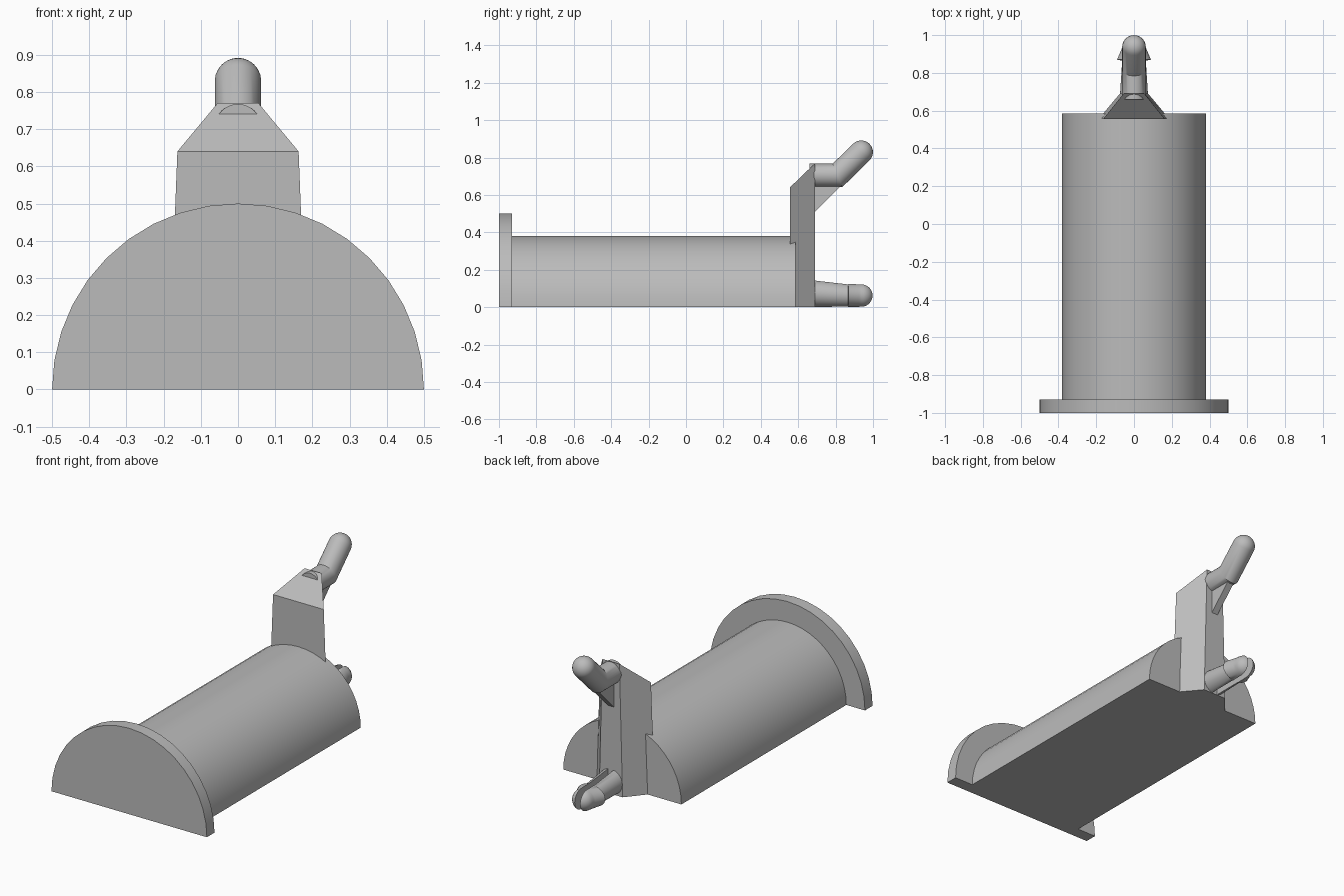
import bpy, bmesh, math

if "Cube" in bpy.data.objects:
    bpy.data.objects.remove(bpy.data.objects["Cube"], do_unlink=True)

grey = bpy.data.materials.new("plain grey")
grey.use_nodes = True
colour = (0.5, 0.5, 0.5, 1)
grey.diffuse_color = colour
grey.node_tree.nodes["Principled BSDF"].inputs["Base Color"].default_value = colour


def finish(name, bm, smooth=True):
    bmesh.ops.recalc_face_normals(bm, faces=bm.faces[:])
    mesh = bpy.data.meshes.new(name)
    bm.to_mesh(mesh)
    bm.free()
    mesh.materials.append(grey)
    obj = bpy.data.objects.new(name, mesh)
    bpy.context.collection.objects.link(obj)
    if smooth:
        bpy.ops.object.select_all(action='DESELECT')
        obj.select_set(True)
        bpy.context.view_layer.objects.active = obj
        bpy.ops.object.shade_smooth_by_angle(angle=math.radians(30))
    return obj


def skin(bm, rings):
    """Join equal rings of points into a closed solid."""
    loops = [[bm.verts.new(p) for p in ring] for ring in rings]
    n = len(loops[0])
    for a, b in zip(loops, loops[1:]):
        for i in range(n):
            j = (i + 1) % n
            bm.faces.new((a[i], a[j], b[j], b[i]))
    bm.faces.new(loops[0])
    bm.faces.new(loops[-1])


def ellipse(y, z, rx, rz, tilt=0, n=32):
    """Ring across the y axis, leaning back by tilt."""
    ring = []
    for i in range(n):
        a = 2 * math.pi * i / n
        up = rz * math.sin(a)
        ring.append((rx * math.cos(a), y - up * math.sin(tilt), z + up * math.cos(tilt)))
    return ring


def dome(y, z, r, tilt=0, steps=8):
    """Rings of a rounded tip."""
    rings = []
    for k in range(steps):
        a = math.pi / 2 * k / steps
        d = r * math.sin(a)
        s = r * math.cos(a)
        rings.append(ellipse(y + d * math.cos(tilt), z + d * math.sin(tilt), s, s, tilt))
    d = r * 0.998
    rings.append(ellipse(y + d * math.cos(tilt), z + d * math.sin(tilt), r * 0.05, r * 0.05, tilt))
    return rings


def half_disc(name, r, y0, y1, segments):
    arc = [math.pi * i / segments for i in range(segments + 1)]
    bm = bmesh.new()
    skin(bm, [[(r * math.cos(a), y, r * math.sin(a)) for a in arc] for y in (y0, y1)])
    return finish(name, bm)


# Holder bar and its end flange
half_disc("end_flange", 0.5, -1, -0.93, 20)
half_disc("holder_bar", 0.38, -0.935, 0.585, 24)

# Tapered back bracket with a sloping top
bm = bmesh.new()
skin(bm, [
    [(-0.188, 0.555, 0), (0.188, 0.555, 0), (0.075, 0.69, 0), (-0.075, 0.69, 0)],
    [(-0.163, 0.555, 0.64), (0.163, 0.555, 0.64), (0.055, 0.69, 0.77), (-0.055, 0.69, 0.77)],
])
finish("back_bracket", bm, smooth=False)

# Bent upper hook
R = 0.0625
bend = math.pi / 4
bm = bmesh.new()
skin(bm, [ellipse(0.66, 0.705, R, R),
          ellipse(0.81, 0.705, R, R / math.cos(bend / 2), bend / 2)]
     + dome(0.937, 0.829, R, bend))
finish("upper_hook", bm)

# Thin brace beneath the hook
brace = [(0.68, 0.50), (0.83, 0.65), (0.81, 0.70), (0.68, 0.70)]
bm = bmesh.new()
skin(bm, [[(x, y, z) for y, z in brace] for x in (-0.02, 0.02)])
finish("hook_brace", bm, smooth=False)

# Split lower pin: one barbed half, mirrored
bm = bmesh.new()
skin(bm, [ellipse(0.67, 0.0735, 0.075, 0.0735),
          ellipse(0.865, 0.0625, R, R),
          ellipse(0.87, 0.0625, 0.09, R),
          ellipse(0.925, 0.0625, 0.066, R)]
     + dome(0.9375, 0.0625, R))
cut = bmesh.ops.bisect_plane(bm, geom=bm.verts[:] + bm.edges[:] + bm.faces[:],
                             plane_co=(0.0175, 0, 0), plane_no=(1, 0, 0), clear_inner=True)
edges = [e for e in cut["geom_cut"] if isinstance(e, bmesh.types.BMEdge)]
bmesh.ops.holes_fill(bm, edges=edges)
pin = finish("lower_split_pin", bm)
mirror = pin.modifiers.new("Mirror", 'MIRROR')
mirror.use_mirror_merge = False
